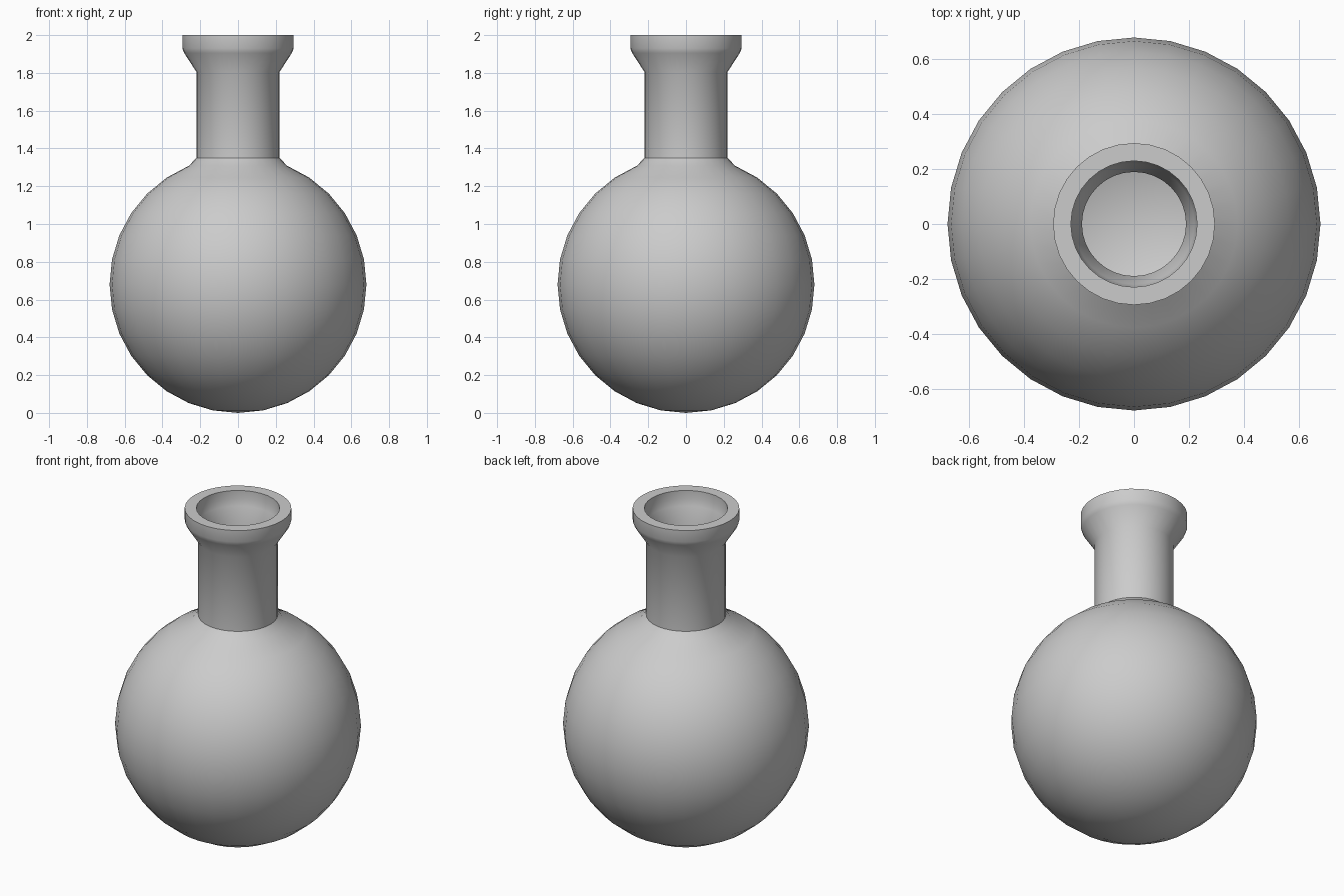
import bpy
import bmesh
import math

cube = bpy.data.objects.get("Cube")
if cube:
    bpy.data.objects.remove(cube, do_unlink=True)

SEGMENTS = 32
RADIUS = 0.68
WALL = 0.03

grey = bpy.data.materials.new("plain grey")
grey.use_nodes = True
colour = (0.6, 0.6, 0.6, 1)
grey.diffuse_color = colour
grey.node_tree.nodes["Principled BSDF"].inputs["Base Color"].default_value = colour


def bulb_arc(radius):
    """Rings of the round bulb from the bottom pole up to the neck."""
    angles = [math.radians(-90 + 11.25 * i) for i in range(15)]
    return [(radius * math.cos(a), RADIUS + radius * math.sin(a)) for a in angles]


def lathe(name, profile):
    """Spin a profile of (radius, height) points into a smooth surface."""
    bm = bmesh.new()
    verts = [bm.verts.new((r, 0, z)) for r, z in profile]
    edges = [bm.edges.new(pair) for pair in zip(verts, verts[1:])]
    bmesh.ops.spin(bm, geom=verts + edges, cent=(0, 0, 0), axis=(0, 0, 1),
                   angle=math.tau, steps=SEGMENTS, use_duplicate=False)
    bmesh.ops.remove_doubles(bm, verts=bm.verts, dist=0.0005)
    bmesh.ops.recalc_face_normals(bm, faces=bm.faces)
    mesh = bpy.data.meshes.new(name)
    bm.to_mesh(mesh)
    bm.free()
    mesh.materials.append(grey)
    obj = bpy.data.objects.new(name, mesh)
    bpy.context.collection.objects.link(obj)
    bpy.ops.object.select_all(action="DESELECT")
    obj.select_set(True)
    bpy.context.view_layer.objects.active = obj
    bpy.ops.object.shade_smooth_by_angle(angle=math.radians(35))
    return obj


# Outer wall, neck and flared lip, then back down the inside
outer = bulb_arc(RADIUS) + [(0.22, 1.35), (0.22, 1.805)]
lip = [(0.285, 1.905), (0.295, 1.93), (0.295, 2.0), (0.23, 2.0),
       (0.23, 1.95), (0.22, 1.91), (0.19, 1.83)]
inner = [(0.19, 1.35)] + bulb_arc(RADIUS - WALL)[::-1]
lathe("round_flask", outer + lip + inner)
